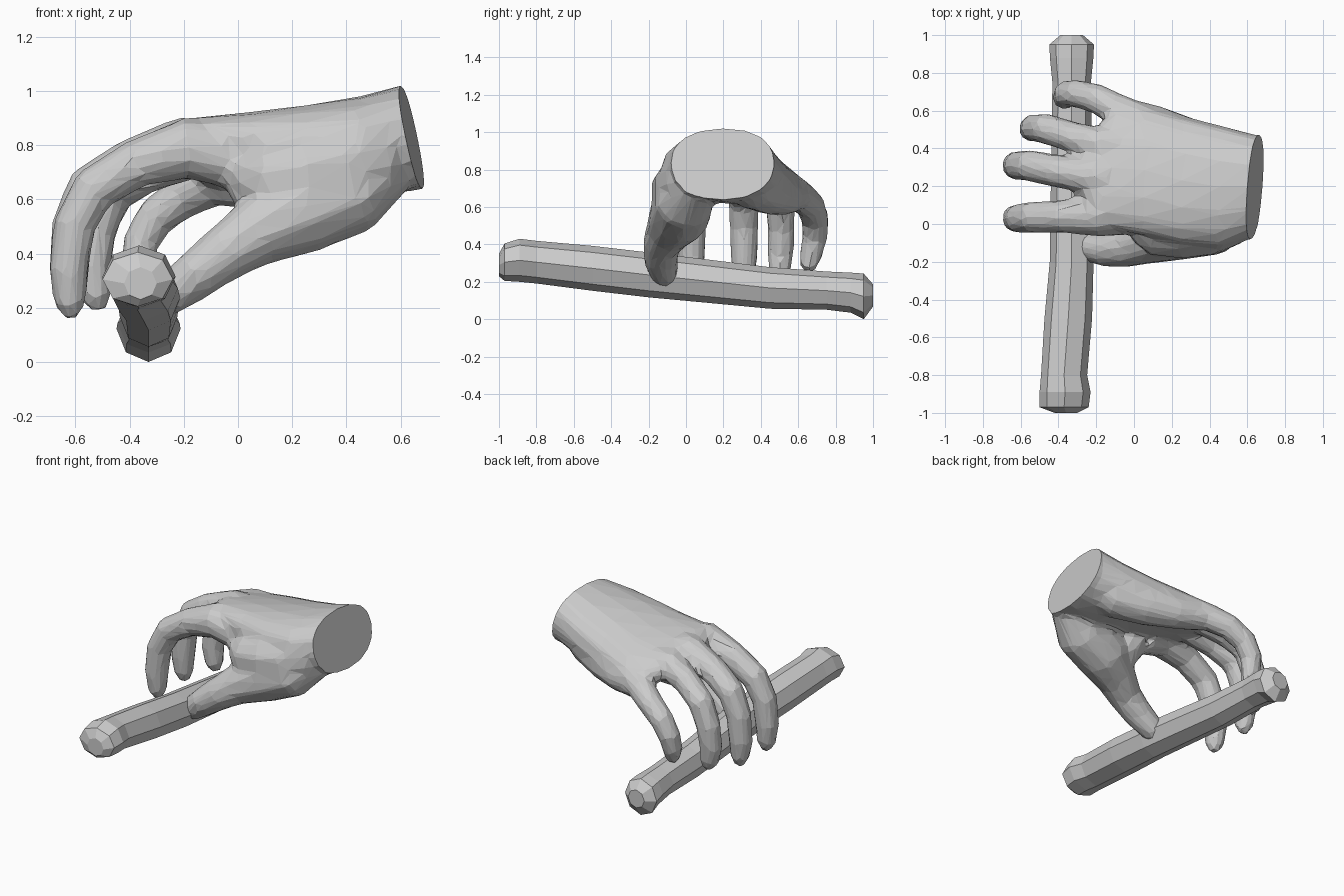
import bpy, bmesh, math
from mathutils import Vector


def loft(bm, rings):
    """Skin a list of rings (each a list of points) and cap both ends."""
    loops = [[bm.verts.new(p) for p in r] for r in rings]
    n = len(loops[0])
    for a, b in zip(loops, loops[1:]):
        for i in range(n):
            j = (i + 1) % n
            bm.faces.new((a[i], a[j], b[j], b[i]))
    bm.faces.new(loops[0][::-1])
    bm.faces.new(loops[-1])


def tube(bm, path, ref=(0, 1, 0), sides=10):
    """Tube through (x, y, z, radius) points."""
    pts = [Vector(p[:3]) for p in path]
    rings = []
    for i, p in enumerate(pts):
        t = (pts[min(i + 1, len(pts) - 1)] - pts[max(i - 1, 0)]).normalized()
        u = Vector(ref)
        u = (u - t * u.dot(t)).normalized()
        v = t.cross(u)
        r = path[i][3]
        rings.append([p + r * (math.cos(a) * u + math.sin(a) * v)
                      for a in (math.tau * (k + .5) / sides for k in range(sides))])
    loft(bm, rings)


def make(name, bm):
    bmesh.ops.recalc_face_normals(bm, faces=bm.faces[:])
    me = bpy.data.meshes.new(name)
    bm.to_mesh(me)
    bm.free()
    ob = bpy.data.objects.new(name, me)
    bpy.context.collection.objects.link(ob)
    return ob


# stick: y, centre x, centre z, half width, half height
bm = bmesh.new()
rings = []
for y, x, z, w, h in [(-1, -.36, .29, .06, .06), (-.97, -.37, .305, .13, .10),
                      (-.89, -.365, .315, .135, .115), (-.8, -.37, .305, .122, .114),
                      (-.5, -.348, .272, .126, .12), (-.2, -.33, .237, .116, .12),
                      (.1, -.33, .205, .112, .116), (.45, -.33, .167, .106, .111),
                      (.75, -.33, .153, .102, .102), (.88, -.33, .142, .115, .107),
                      (.95, -.33, .122, .118, .122), (1, -.33, .127, .06, .06)]:
    rings.append([(x + w * math.cos(a), y, z + h * math.sin(a))
                  for a in (math.tau * k / 8 for k in range(8))])
loft(bm, rings)
make("stick", bm)

# palm and wrist: x, centre y, centre z, half width, half height, sideways slope, hollow
bm = bmesh.new()
rings = []
for x, y, z, w, h, s, hollow in [
        (.8, .2, .86, .27, .2, 0, 0), (.64, .2, .83, .275, .2, 0, 0),
        (.45, .195, .785, .33, .195, -.04, .15), (.25, .23, .763, .345, .18, -.11, .45),
        (.05, .285, .752, .35, .155, -.18, .5), (-.1, .3, .765, .33, .12, -.22, .35),
        (-.2, .25, .795, .26, .09, -.17, .1), (-.26, .24, .795, .19, .06, -.12, 0)]:
    ring = []
    for k in range(16):
        c, d = math.cos(math.tau * k / 16), math.sin(math.tau * k / 16)
        dy = w * math.copysign(abs(c) ** .9, c)
        dz = h * math.copysign(abs(d) ** .9, d)
        if d < 0:
            dz *= 1 - hollow * d * d
        ring.append((x, y + dy, z + dz + s * dy))
    rings.append(ring)
loft(bm, rings)

# four curled fingers
tube(bm, [(-.02, .05, .745, .11), (-.19, .045, .79, .115), (-.38, .04, .73, .09),
          (-.535, .035, .635, .086), (-.605, .03, .5, .08), (-.625, .03, .34, .075),
          (-.62, .03, .22, .062), (-.615, .03, .16, .03)])
tube(bm, [(-.02, .24, .79, .1), (-.21, .25, .805, .1), (-.41, .28, .73, .088),
          (-.555, .31, .64, .085), (-.61, .31, .5, .08), (-.625, .31, .34, .076),
          (-.62, .31, .23, .062), (-.61, .31, .165, .03)])
tube(bm, [(0, .4, .76, .1), (-.18, .42, .765, .094), (-.34, .465, .705, .083),
          (-.47, .505, .62, .082), (-.525, .51, .48, .077), (-.54, .505, .34, .072),
          (-.525, .5, .24, .06), (-.515, .5, .185, .03)])
tube(bm, [(.06, .53, .7, .1), (-.08, .6, .665, .088), (-.2, .665, .61, .08),
          (-.305, .69, .535, .076), (-.36, .69, .44, .07), (-.37, .67, .35, .065),
          (-.36, .655, .285, .05), (-.355, .65, .25, .028)])

# thumb with its fleshy base, and the webs that join it to the palm
tube(bm, [(.58, .06, .74, .11), (.42, -.01, .63, .16), (.22, -.035, .555, .165),
          (.06, -.09, .475, .128), (-.05, -.13, .4, .104), (-.15, -.135, .325, .094),
          (-.245, -.12, .25, .08), (-.295, -.1, .195, .048)])
tube(bm, [(.16, -.04, .54, .11), (.09, .0, .63, .115), (.03, .03, .72, .11)])
tube(bm, [(.55, .01, .76, .12), (.4, -.02, .72, .15), (.25, -.04, .69, .15),
          (.1, -.04, .67, .13), (.04, -.01, .68, .1)])

# fleshy outer edge of the palm, below the little finger
tube(bm, [(.58, .3, .78, .12), (.45, .36, .72, .14), (.28, .445, .68, .125),
          (.1, .53, .66, .105), (-.05, .58, .66, .09)])
hand = make("hand", bm)

# fuse the pieces, then reduce to coarse facets
m = hand.modifiers.new("fuse", 'REMESH')
m.mode = 'VOXEL'
m.voxel_size = .018
m = hand.modifiers.new("soften", 'SMOOTH')
m.factor = .5
m.iterations = 10
m = hand.modifiers.new("facets", 'DECIMATE')
m.ratio = .06
deps = bpy.context.evaluated_depsgraph_get()
bm = bmesh.new()
bm.from_mesh(bpy.data.meshes.new_from_object(hand.evaluated_get(deps)))
hand.modifiers.clear()

# flat slanted cut at the wrist
cut = bmesh.ops.bisect_plane(bm, geom=bm.verts[:] + bm.edges[:] + bm.faces[:],
                             plane_co=(.64, .2, .83), plane_no=(.38, -.03, .08),
                             clear_outer=True)
edges = [e for e in cut["geom_cut"] if isinstance(e, bmesh.types.BMEdge)]
bmesh.ops.contextual_create(bm, geom=edges)
for f in bm.faces:
    f.smooth = False
bm.to_mesh(hand.data)
bm.free()
hand.data.update()
